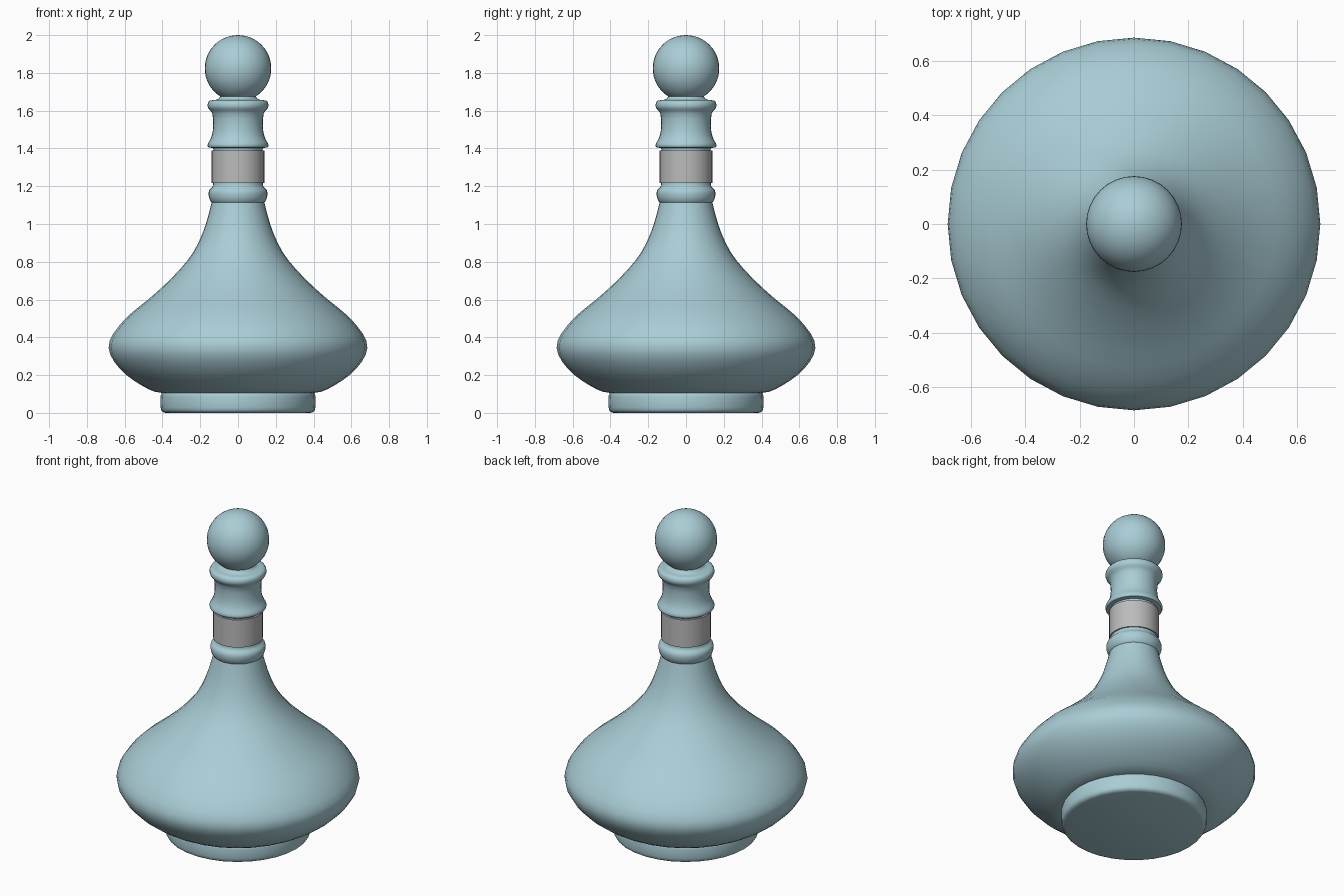
import bpy, bmesh, math
from mathutils import Vector

if "Cube" in bpy.data.objects:
    bpy.data.objects.remove(bpy.data.objects["Cube"], do_unlink=True)

SIDES = 32


def material(name, rgb):
    m = bpy.data.materials.new(name)
    m.use_nodes = True
    m.diffuse_color = (*rgb, 1)
    m.node_tree.nodes["Principled BSDF"].inputs["Base Color"].default_value = (*rgb, 1)
    return m


def smooth_profile(points, steps):
    """Catmull-Rom curve through (radius, height) points."""
    p = [Vector(q) for q in points]
    p = [p[0]] + p + [p[-1]]
    out = []
    for a, b, c, d in zip(p, p[1:], p[2:], p[3:]):
        for i in range(steps):
            t = i / steps
            out.append(0.5 * (2 * b + (c - a) * t + (2 * a - 5 * b + 4 * c - d) * t * t
                              + (3 * b - a - 3 * c + d) * t ** 3))
    return out + [p[-1]]


def finish(name, bm, mat):
    mesh = bpy.data.meshes.new(name)
    bmesh.ops.recalc_face_normals(bm, faces=bm.faces)
    bm.to_mesh(mesh)
    bm.free()
    mesh.materials.append(mat)
    obj = bpy.data.objects.new(name, mesh)
    bpy.context.collection.objects.link(obj)
    bpy.ops.object.select_all(action="DESELECT")
    obj.select_set(True)
    bpy.context.view_layer.objects.active = obj
    bpy.ops.object.shade_smooth_by_angle(angle=math.radians(45))
    return obj


def lathe(name, points, mat, steps=2):
    """Turn a profile around z and cap both ends."""
    bm = bmesh.new()
    rings = []
    for r, z in smooth_profile(points, steps):
        angles = [math.tau * i / SIDES for i in range(SIDES)]
        rings.append([bm.verts.new((r * math.cos(a), r * math.sin(a), z)) for a in angles])
    for low, high in zip(rings, rings[1:]):
        for i in range(SIDES):
            j = (i + 1) % SIDES
            bm.faces.new((low[i], low[j], high[j], high[i]))
    bm.faces.new(rings[0][::-1])
    bm.faces.new(rings[-1])
    return finish(name, bm, mat)


glass = material("pale blue glass", (0.40, 0.61, 0.67))
metal = material("grey metal", (0.50, 0.50, 0.50))

# Foot
lathe("foot", [(0.385, 0), (0.402, 0.008), (0.41, 0.03), (0.41, 0.085),
               (0.403, 0.105), (0.38, 0.115)], glass)

# Bulb and tapering neck
lathe("body", [(0.38, 0.105), (0.44, 0.112), (0.51, 0.145), (0.59, 0.20), (0.655, 0.27),
               (0.685, 0.345), (0.66, 0.42), (0.58, 0.515), (0.47, 0.605),
               (0.36, 0.705), (0.265, 0.81), (0.21, 0.90), (0.17, 1.0),
               (0.139, 1.115)], glass)

# Ring on the neck
lathe("neck_ring", [(0.136, 1.11), (0.148, 1.125), (0.156, 1.155), (0.152, 1.18),
                    (0.137, 1.195), (0.132, 1.21), (0.132, 1.23)], glass)

# Metal band
lathe("neck_band", [(0.14, 1.217), (0.14, 1.388)], metal, steps=1)

# Stopper collar with a lip at each end
lathe("stopper_collar", [(0.13, 1.38), (0.132, 1.402), (0.155, 1.405), (0.161, 1.42),
                         (0.15, 1.442), (0.138, 1.47), (0.131, 1.52), (0.136, 1.585),
                         (0.155, 1.61), (0.161, 1.63), (0.152, 1.652), (0.12, 1.657),
                         (0.10, 1.665), (0.09, 1.69)], glass)

# Stopper ball
bm = bmesh.new()
bmesh.ops.create_uvsphere(bm, u_segments=SIDES, v_segments=24, radius=0.176)
bmesh.ops.translate(bm, verts=bm.verts, vec=(0, 0, 1.824))
finish("stopper_ball", bm, glass)
